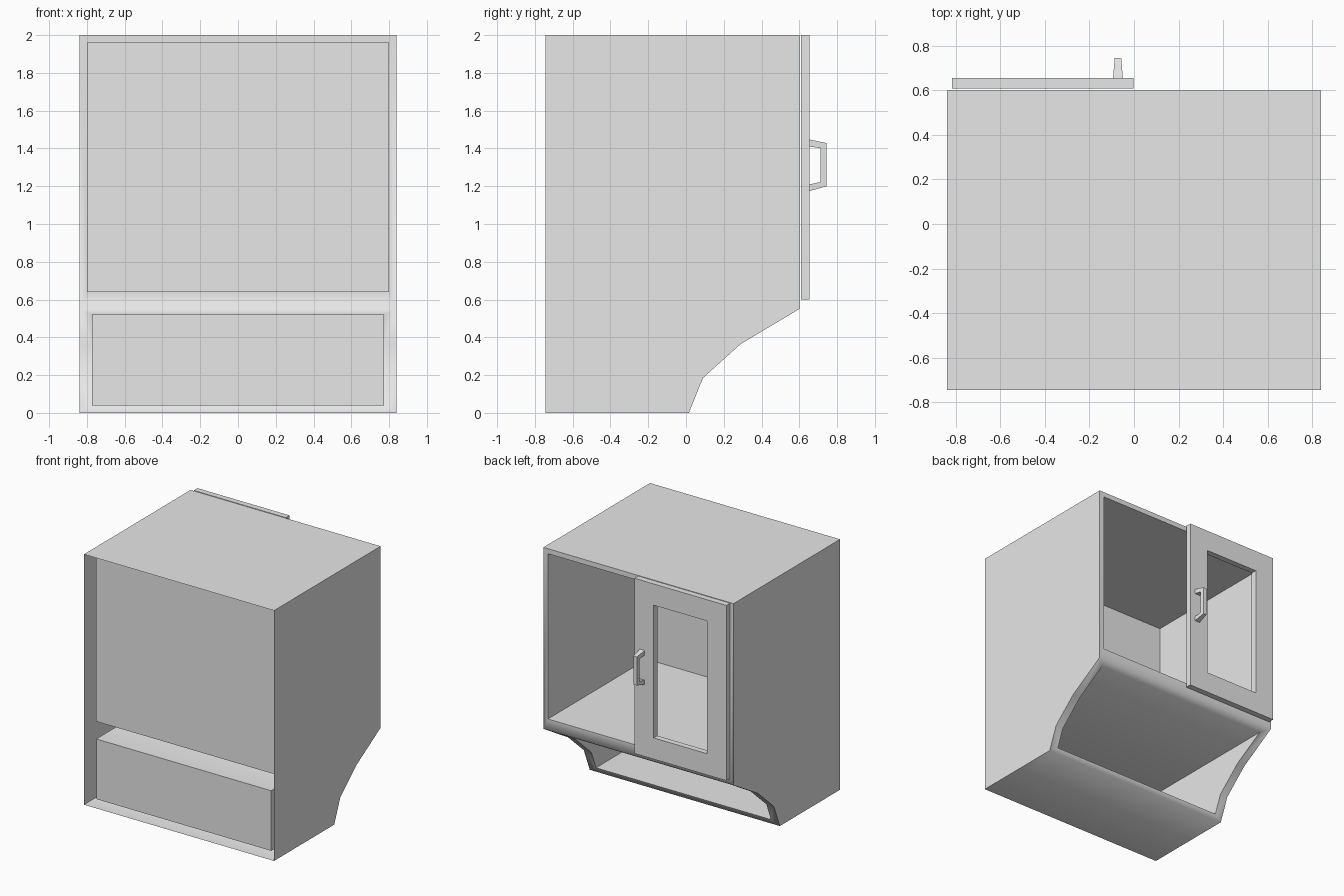
import bpy
import bmesh
from math import radians

cube = bpy.data.objects.get("Cube")
if cube:
    bpy.data.objects.remove(cube, do_unlink=True)

grey = bpy.data.materials.new("plain_grey")
grey.use_nodes = True
grey.diffuse_color = (0.8, 0.8, 0.8, 1)
grey.node_tree.nodes["Principled BSDF"].inputs["Base Color"].default_value = (0.8, 0.8, 0.8, 1)


def build(name, faces, angle):
    """Make an object from loose polygons, welding shared corners."""
    bm = bmesh.new()
    for face in faces:
        bm.faces.new([bm.verts.new(co) for co in face])
    bmesh.ops.remove_doubles(bm, verts=bm.verts, dist=0.0005)
    bmesh.ops.recalc_face_normals(bm, faces=bm.faces)
    mesh = bpy.data.meshes.new(name)
    bm.to_mesh(mesh)
    bm.free()
    mesh.materials.append(grey)
    obj = bpy.data.objects.new(name, mesh)
    bpy.context.collection.objects.link(obj)
    bpy.ops.object.select_all(action='DESELECT')
    obj.select_set(True)
    bpy.context.view_layer.objects.active = obj
    bpy.ops.object.shade_smooth_by_angle(angle=radians(angle))
    return obj


def at_x(x, profile):
    return [(x, y, z) for y, z in profile]


def strip(x0, x1, path):
    """Faces spanning x0 to x1 along a (y, z) path."""
    return [[(x0, *a), (x1, *a), (x1, *b), (x0, *b)] for a, b in zip(path, path[1:])]


def rect(x0, x1, z0, z1, y):
    return [(x0, y, z0), (x1, y, z0), (x1, y, z1), (x0, y, z1)]


def ring(outer, inner):
    """Quads joining two matching closed loops."""
    n = len(outer)
    return [[outer[i], outer[(i + 1) % n], inner[(i + 1) % n], inner[i]] for i in range(n)]


def on_edge(a, b, z):
    """Point at height z on the segment from a to b."""
    t = (z - a[1]) / (b[1] - a[1])
    return (a[0] + t * (b[0] - a[0]), z)


# Cabinet shell: thin skin, open at the front, stepped curve under the door side
W, FRONT, BACK = 0.84, -0.745, 0.6
curve = [(BACK, 0.55), (0.29, 0.365), (0.09, 0.185), (0.015, 0)]
roof = [(FRONT, 2), (BACK, 2)]
floor = [curve[-1], (FRONT, 0)]
shell = strip(-W, W, roof) + strip(-W, W, floor)
shell += [at_x(side, roof + curve + [(FRONT, 0)]) for side in (-W, W)]

# Upper compartment: face frame and box
mouth = rect(-0.8, 0.8, 0.64, 1.96, BACK)
end = rect(-0.8, 0.8, 0.64, 1.96, -0.65)
shell += ring(rect(-W, W, 0.55, 2, BACK), mouth) + ring(mouth, end) + [end]

# Lower compartment: rim following the curve, and box
L, END = 0.773, -0.685
rim = [on_edge(curve[0], curve[1], 0.52), *curve[1:3], on_edge(curve[2], curve[3], 0.04)]
for s in (-1, 1):
    outer, inner = at_x(s * W, curve), at_x(s * L, rim)
    shell += ring(outer, inner)[:-1]
    shell.append(at_x(s * L, rim + [(END, 0.04), (END, 0.52)]))
for i in (0, -1):
    shell.append([(-W, *curve[i]), (W, *curve[i]), (L, *rim[i]), (-L, *rim[i])])
shell += strip(-L, L, [rim[-1], (END, 0.04), (END, 0.52), rim[0]])
build("cabinet_body", shell, 70)

# Door: framed panel with an open window
near, far = 0.608, 0.655
margin = 0.17
loops = []
for y in (near, far):
    loops.append((rect(-0.816, -0.003, 0.6, 2, y),
                  rect(-0.816 + margin, -0.003 - margin, 0.6 + margin, 2 - margin, y)))
(out_a, in_a), (out_b, in_b) = loops
build("door", ring(out_a, in_a) + ring(out_b, in_b) + ring(out_a, out_b) + ring(in_a, in_b), 30)

# Handle: tapered bracket
outer = [(far, 1.447), (0.745, 1.428), (0.745, 1.2), (far, 1.175)]
inner = [(far, 1.41), (0.712, 1.402), (0.712, 1.222), (far, 1.21)]


def taper(side, path):
    return [(-0.072 + side * (0.022 - 0.083 * (y - far)), y, z) for y, z in path]


handle = []
for s in (-1, 1):
    handle += ring(taper(s, outer), taper(s, inner))[:-1]
for path in (outer, inner):
    handle += ring(taper(-1, path), taper(1, path))[:-1]
for i in (0, -1):
    ends = [taper(s, p)[i] for s, p in ((-1, outer), (1, outer), (1, inner), (-1, inner))]
    handle.append(ends)
build("door_handle", handle, 30)
